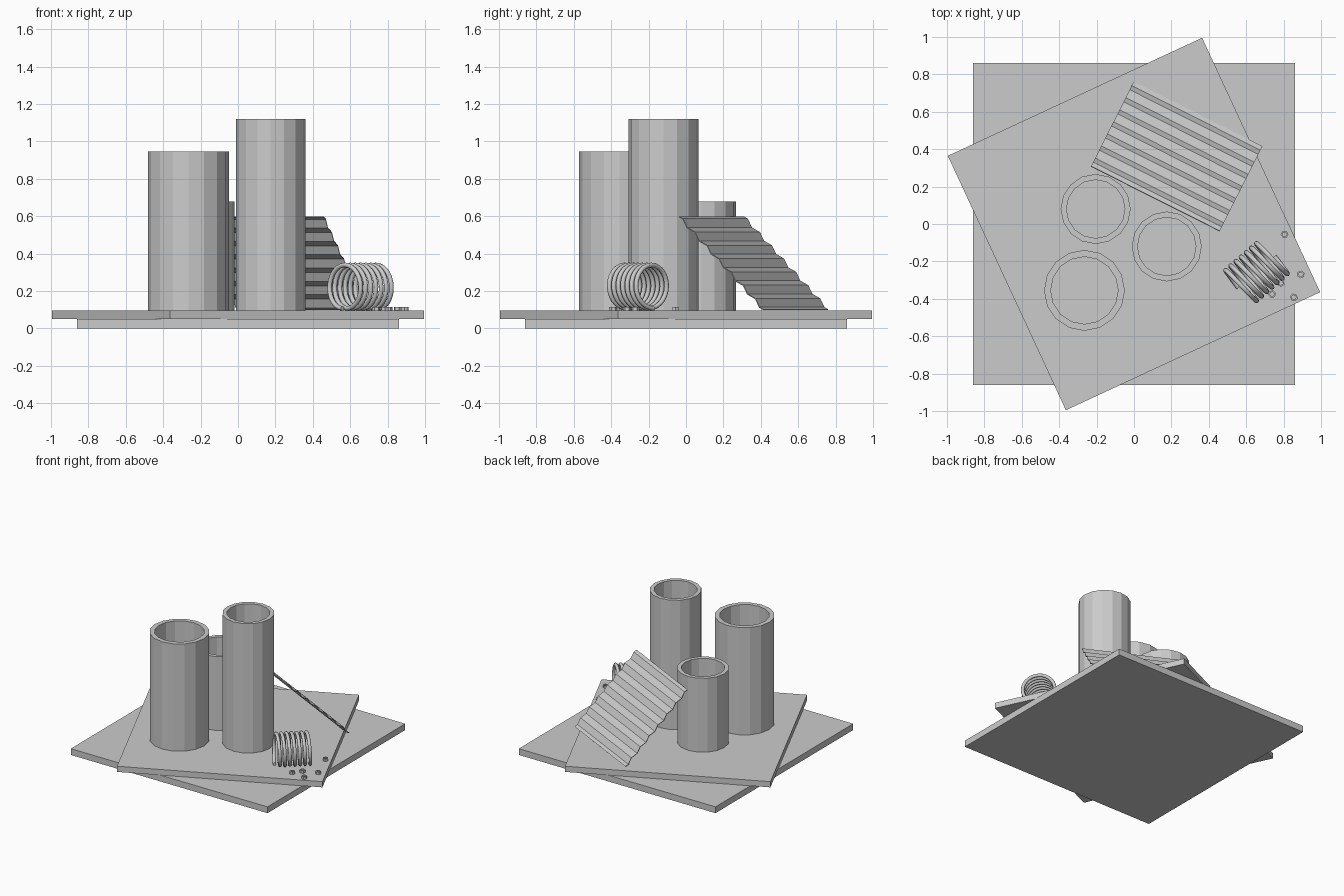
import bpy, math
from mathutils import Vector, Matrix

if "Cube" in bpy.data.objects:
    bpy.data.objects.remove(bpy.data.objects["Cube"])

GREY = bpy.data.materials.new("plain grey")
GREY.diffuse_color = (0.6, 0.6, 0.6, 1)
GREY.use_nodes = True
GREY.node_tree.nodes["Principled BSDF"].inputs["Base Color"].default_value = GREY.diffuse_color
FLOOR = 0.095  # top of the upper slab


def make(name, verts, faces):
    me = bpy.data.meshes.new(name)
    me.from_pydata(verts, [], faces)
    me.materials.append(GREY)
    ob = bpy.data.objects.new(name, me)
    bpy.context.collection.objects.link(ob)
    return ob


def slab(name, half, z0, z1, angle=0):
    bpy.ops.mesh.primitive_cube_add(size=1, location=(0, 0, (z0 + z1) / 2), rotation=(0, 0, angle))
    ob = bpy.context.object
    ob.name = name
    ob.scale = (2 * half, 2 * half, z1 - z0)
    ob.data.materials.append(GREY)


def tube(name, x, y, outer, inner, z0, z1, n, turn=0):
    """Hollow prism: a rectangular section swept around n sides."""
    section = [(outer, z0), (outer, z1), (inner, z1), (inner, z0)]
    verts, faces = [], []
    for i in range(n):
        a = turn + 2 * math.pi * i / n
        verts += [(x + r * math.cos(a), y + r * math.sin(a), z) for r, z in section]
        for k in range(4):
            j, m = (i + 1) % n, (k + 1) % 4
            faces.append((4 * i + k, 4 * j + k, 4 * j + m, 4 * i + m))
    return make(name, verts, faces)


# Two stacked square slabs
slab("lower_slab", 0.862, 0, 0.05)
slab("upper_slab", 0.7495, 0.05, FLOOR, math.radians(24.9))

# Open pipes
tube("wide_pipe", -0.265, -0.355, 0.216, 0.18, FLOOR, 0.945, 16)
tube("tall_pipe", 0.175, -0.12, 0.187, 0.156, FLOOR, 1.12, 16)
tube("short_pipe", -0.205, 0.08, 0.187, 0.156, FLOOR, 0.68, 16)

# Leaning corrugated sheet: zigzag profile down the slope, extruded sideways
top_left, top_right = Vector((-0.23, 0.308, 0.597)), Vector((0.458, -0.038, 0.597))
slope = Vector((0.228, 0.452, -0.497))
normal = (top_right - top_left).cross(slope).normalized()
if normal.z < 0:
    normal.negate()
waves, amp, thick = 7, 0.008, 0.005
steps = waves * 4
verts, faces = [], []
for i in range(steps + 1):
    wave = amp * math.sin(i * math.pi / 2)
    for corner, off in ((top_left, thick / 2), (top_right, thick / 2),
                        (top_right, -thick / 2), (top_left, -thick / 2)):
        verts.append(corner + slope * (i / steps) + normal * (wave + off))
    if i:
        b = 4 * i
        for k in range(4):
            m = (k + 1) % 4
            faces.append((b - 4 + k, b - 4 + m, b + m, b + k))
faces += [(3, 2, 1, 0), tuple(4 * steps + k for k in range(4))]
make("corrugated_sheet", verts, faces)

# Spring lying on its side: round wire along a helix
R, wire, turns, length, sides = 0.116, 0.0125, 7, 0.255, 10
ang = math.radians(41)
axis = Vector((math.cos(ang), math.sin(ang), 0))
side = Vector((-math.sin(ang), math.cos(ang), 0))
centre = Vector((0.655, -0.257, FLOOR + R + wire))
verts, faces = [], []
n = turns * 28
for i in range(n + 1):
    t = i / n
    a = 2 * math.pi * turns * t
    radial = side * math.sin(a) - Vector((0, 0, math.cos(a)))
    p = centre + axis * (length * (t - 0.5)) + radial * R
    for k in range(sides):
        b = 2 * math.pi * k / sides
        verts.append(p + (radial * math.cos(b) + axis * math.sin(b)) * wire)
    if i:
        for k in range(sides):
            m = (k + 1) % sides
            o = sides * i
            faces.append((o - sides + k, o - sides + m, o + m, o + k))
faces += [tuple(range(sides))[::-1], tuple(sides * n + k for k in range(sides))]
spring = make("spring", verts, faces)

# Scattered hex nuts
for i, (x, y) in enumerate([(0.805, -0.055), (0.892, -0.27), (0.855, -0.392),
                            (0.738, -0.375), (0.785, -0.315)]):
    tube(f"hex_nut_{i + 1}", x, y, 0.021, 0.012, FLOOR, FLOOR + 0.02, 6, 0.4 * i)

# Consistent outward normals, smooth wire
import bmesh
for ob in bpy.data.objects:
    bm = bmesh.new()
    bm.from_mesh(ob.data)
    bmesh.ops.recalc_face_normals(bm, faces=bm.faces)
    bm.to_mesh(ob.data)
    bm.free()
bpy.ops.object.select_all(action='DESELECT')
spring.select_set(True)
bpy.context.view_layer.objects.active = spring
bpy.ops.object.shade_smooth_by_angle(angle=math.radians(50))
